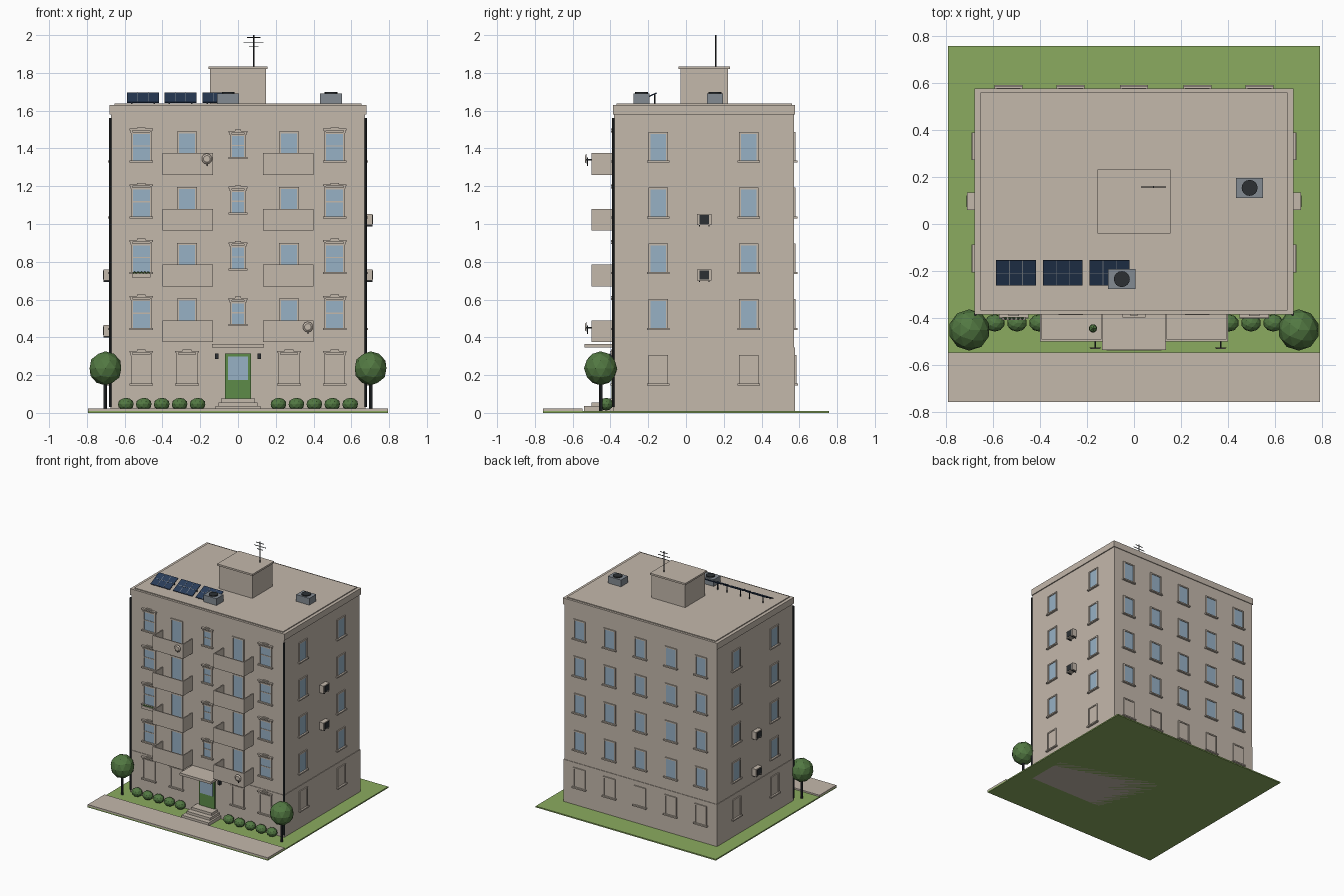
import bpy, bmesh, math
from mathutils import Matrix, Vector

if "Cube" in bpy.data.objects:
    bpy.data.objects.remove(bpy.data.objects["Cube"], do_unlink=True)


def material(name, r, g, b):
    m = bpy.data.materials.new(name)
    m.use_nodes = True
    m.diffuse_color = (r, g, b, 1)
    m.node_tree.nodes["Principled BSDF"].inputs["Base Color"].default_value = (r, g, b, 1)
    return m


STONE = material("warm stone", 0.55, 0.48, 0.41)
GLASS = material("window glass", 0.31, 0.44, 0.56)
GRASS = material("lawn green", 0.26, 0.41, 0.115)
LEAF = material("leaf green", 0.085, 0.19, 0.055)
DOOR = material("door green", 0.11, 0.26, 0.065)
DARK = material("dark iron", 0.025, 0.03, 0.034)
STEEL = material("grey steel", 0.23, 0.26, 0.29)
NAVY = material("solar navy", 0.022, 0.045, 0.1)

parts = {}
WORLD = Matrix.Identity(4)


def part(name, mat):
    if name not in parts:
        parts[name] = (bmesh.new(), mat)
    return parts[name][0]


def box(name, mat, centre, size, frame=WORLD):
    m = frame @ Matrix.Translation(centre) @ Matrix.Diagonal((*size, 1))
    bmesh.ops.create_cube(part(name, mat), size=1, matrix=m)


def span(name, mat, low, high):
    lo, hi = Vector(low), Vector(high)
    box(name, mat, (lo + hi) / 2, hi - lo)


def rod(name, mat, centre, radius, depth, axis="Z", sides=8, frame=WORLD, top=None):
    turn = {"Z": WORLD, "X": Matrix.Rotation(math.pi / 2, 4, "Y"),
            "Y": Matrix.Rotation(math.pi / 2, 4, "X")}[axis]
    bmesh.ops.create_cone(part(name, mat), cap_ends=True, segments=sides, radius1=radius,
                          radius2=radius if top is None else top, depth=depth,
                          matrix=frame @ Matrix.Translation(centre) @ turn)


def ball(name, mat, centre, size, detail=2):
    bmesh.ops.create_icosphere(part(name, mat), subdivisions=detail, radius=1,
                               matrix=Matrix.Translation(centre) @ Matrix.Diagonal((*size, 1)))


# Ground and paving
span("lawn", GRASS, (-0.793, -0.758, 0), (0.793, 0.758, 0.01))
span("pavement", STONE, (-0.793, -0.758, 0.01), (0.793, -0.547, 0.022))

# Main block, plinth, cornice and roof
HX, HY, MID = 0.672, 0.476, 0.096
box("walls", STONE, (0, MID, 0.8), (2 * HX, 2 * HY, 1.6))
box("plinth", STONE, (0, MID, 0.175), (2 * HX + 0.008, 2 * HY + 0.008, 0.34))
box("cornice", STONE, (0, MID, 1.605), (2 * HX + 0.016, 2 * HY + 0.012, 0.05))
box("roof_slab", STONE, (0, MID, 1.633), (1.31, 0.93, 0.008))
box("stair_house", STONE, (0, MID, 1.73), (0.296, 0.252, 0.19))
box("stair_house_cap", STONE, (0, MID, 1.828), (0.312, 0.272, 0.014))

# Facade frames: local x runs along the wall, local -y points outward
def facade(angle, x, y):
    return Matrix.Translation((x, y, 0)) @ Matrix.Rotation(math.radians(angle), 4, "Z")


FRONT = facade(0, 0, MID - HY)
RIGHT = facade(90, HX, MID)
BACK = facade(180, 0, MID + HY)
LEFT = facade(-90, -HX, MID)
FLOORS = [0.45 + 0.295 * i for i in range(4)]


def window(wall, u, z, w, h, pane=GLASS, sill=True, header=False, bars=False, proud=0.0):
    top = z + h
    mid = z + h / 2
    glass = "panes" if pane == GLASS else "blind_panes"
    box(glass, pane, (u, -proud, mid), (w, 0.006, h), wall)
    for s in (-1, 1):
        box("window_frames", STONE, (u + s * (w / 2 + 0.005), -proud, mid), (0.01, 0.016, h), wall)
    box("window_frames", STONE, (u, -proud, top + 0.005), (w + 0.02, 0.016, 0.01), wall)
    if sill:
        box("window_sills", STONE, (u, -proud - 0.004, z - 0.005), (w + 0.036, 0.026, 0.01), wall)
    if header:
        box("window_hoods", STONE, (u, -proud - 0.004, top + 0.023), (w + 0.036, 0.028, 0.009), wall)
        box("window_hoods", STONE, (u, -proud - 0.002, top + 0.031), (w * 0.5, 0.02, 0.008), wall)
        for s in (-1, 1):
            box("window_hoods", STONE, (u + s * (w / 2 + 0.007), -proud - 0.002, top + 0.012),
                (0.012, 0.02, 0.014), wall)
    if bars:
        box("window_bars", STONE, (u, -proud - 0.003, z + h * 0.55), (w, 0.006, 0.007), wall)


# Windows on every wall
for z in FLOORS:
    for u in (-0.512, 0.512):
        window(FRONT, u, z, 0.09, 0.142, header=True, bars=True)
    window(FRONT, 0, z + 0.02, 0.062, 0.11, header=True, bars=True)
    for u in (-0.27, 0.27):
        window(FRONT, u, z - 0.065, 0.084, 0.21, sill=False)
    for u in (-0.535, -0.27, 0, 0.27, 0.535):
        window(BACK, u, z, 0.084, 0.142)
    for s, wall in ((1, RIGHT), (-1, LEFT)):
        for y in (-0.147, 0.332):
            window(wall, s * (y - MID), z, 0.082, 0.142)
for u in (-0.512, -0.27, 0.27, 0.512):
    window(FRONT, u, 0.155, 0.09, 0.145, STONE, header=True, proud=0.004)
for u in (-0.535, -0.27, 0, 0.27, 0.535):
    window(BACK, u, 0.155, 0.084, 0.142, STONE, proud=0.004)
for s, wall in ((1, RIGHT), (-1, LEFT)):
    for y in (-0.147, 0.332):
        window(wall, s * (y - MID), 0.155, 0.082, 0.142, STONE, proud=0.004)

# Balconies: slab with three parapets
for z in FLOORS:
    base = z - 0.075
    for x in (-0.267, 0.267):
        span("balcony_slabs", STONE, (x - 0.134, -0.5, base), (x + 0.134, -0.375, base + 0.012))
        span("balcony_parapets", STONE, (x - 0.134, -0.5, base), (x + 0.134, -0.492, base + 0.115))
        for s in (-1, 1):
            box("balcony_parapets", STONE, (x + s * 0.13, -0.437, base + 0.0575), (0.008, 0.122, 0.115))

# Satellite dishes on two parapets
for x, z in ((-0.165, 1.345), (0.37, 0.455)):
    rod("dish_bowls", STONE, (x, -0.53, z), 0.028, 0.008, "Y", 10, top=0.018)
    rod("dish_arms", DARK, (x, -0.512, z - 0.005), 0.004, 0.034, "Y")
    rod("dish_arms", DARK, (x, -0.522, z - 0.015), 0.003, 0.045)

# Potted plant on the top balcony and a flower box
rod("plant_pot", STONE, (-0.175, -0.445, 1.29), 0.012, 0.036, top=0.016)
ball("pot_plant", LEAF, (-0.175, -0.445, 1.325), (0.02, 0.02, 0.024), 1)
box("flower_box", STONE, (-0.512, -0.395, 0.728), (0.1, 0.03, 0.022))
for i in range(5):
    ball("flower_box_plants", LEAF, (-0.548 + 0.018 * i, -0.398, 0.741), (0.009, 0.01, 0.008), 1)

# Entrance: steps, door, canopy and lamps
for i in range(3):
    w = 0.118 - 0.014 * i
    span("entrance_steps", STONE, (-w, -0.54 + 0.04 * i, 0.01), (w, -0.375, 0.036 + 0.02 * i))
box("door", DOOR, (0, -0.386, 0.195), (0.138, 0.016, 0.24))
box("door_glass", GLASS, (0, -0.395, 0.237), (0.108, 0.006, 0.124))
span("canopy", STONE, (-0.137, -0.538, 0.347), (0.137, -0.375, 0.366))
for s in (-1, 1):
    box("wall_lamps", DARK, (s * 0.113, -0.394, 0.3), (0.018, 0.02, 0.03))
    rod("drainpipes", DARK, (s * 0.676, -0.385, 0.795), 0.007, 1.53)

# Wall mounted cooling units
for wall, s, heights in ((RIGHT, 1, (1.024, 0.73)), (LEFT, -1, (0.73, 0.435))):
    for z in heights:
        u = s * 0.001
        box("wall_coolers", STONE, (u, -0.022, z), (0.075, 0.036, 0.06), wall)
        box("wall_cooler_grilles", DARK, (u, -0.041, z), (0.05, 0.004, 0.046), wall)
        for k in (-0.025, 0.025):
            box("wall_cooler_brackets", DARK, (u + k, -0.02, z - 0.033), (0.006, 0.04, 0.006), wall)

# Rooftop fans
for x, y in ((-0.052, -0.235), (0.493, 0.154)):
    box("roof_units", STEEL, (x, y, 1.663), (0.116, 0.086, 0.056))
    rod("roof_unit_fans", DARK, (x, y, 1.694), 0.034, 0.008, sides=16)

# Tilted solar panels with pale grid lines and legs
for x in (-0.503, -0.304, -0.104):
    tilt = Matrix.Translation((x, -0.208, 1.669)) @ Matrix.Rotation(math.radians(25), 4, "X")
    box("solar_panels", NAVY, (0, 0, 0), (0.17, 0.118, 0.006), tilt)
    for k in (-0.028, 0.028):
        box("solar_grid", STEEL, (k, 0, 0.003), (0.003, 0.118, 0.002), tilt)
    box("solar_grid", STEEL, (0, 0, 0.003), (0.17, 0.003, 0.002), tilt)
    for k in (-0.06, 0.06):
        rod("solar_legs", DARK, (x + k, -0.165, 1.661), 0.004, 0.054)
        rod("solar_legs", DARK, (x + k, -0.255, 1.641), 0.004, 0.012)

# Aerial
rod("aerial_mast", DARK, (0.083, 0.158, 1.917), 0.004, 0.166)
for z, w in ((1.988, 0.07), (1.962, 0.106), (1.938, 0.05)):
    rod("aerial_bars", DARK, (0.083, 0.158, z), 0.0025, w, "X", 6)

# Trees and hedge bushes
for s in (-1, 1):
    rod("tree_trunks", DARK, (s * 0.702, -0.452, 0.09), 0.009, 0.16)
    ball("tree_crowns", LEAF, (s * 0.702, -0.452, 0.236), (0.088, 0.088, 0.09))
    for i in range(5):
        ball("bushes", LEAF, (s * (0.214 + 0.095 * i), -0.422, 0.046), (0.043, 0.037, 0.034))

# Turn every collected part into an object
for name, (bm, mat) in parts.items():
    mesh = bpy.data.meshes.new(name)
    bm.to_mesh(mesh)
    bm.free()
    mesh.materials.append(mat)
    bpy.context.scene.collection.objects.link(bpy.data.objects.new(name, mesh))
